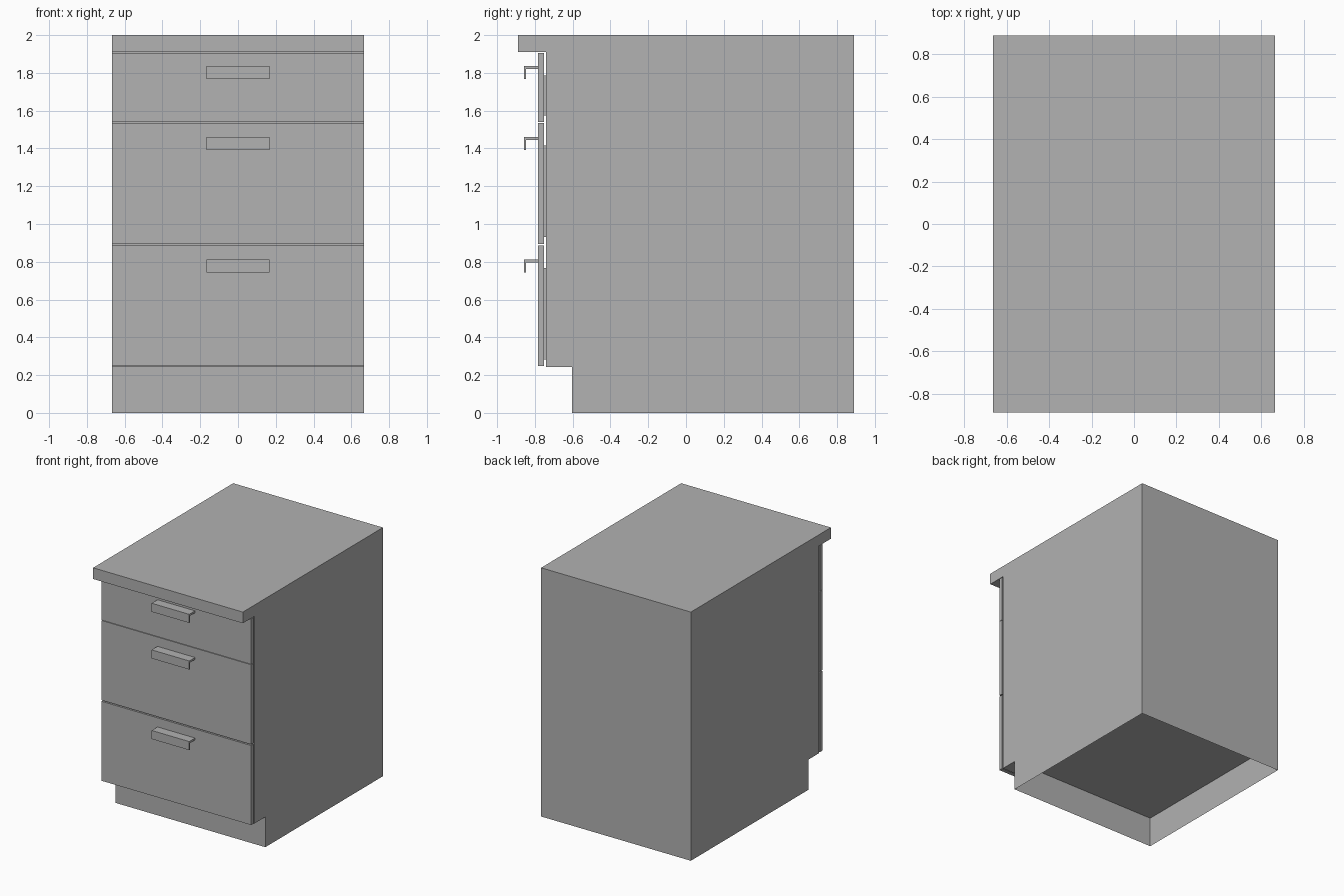
import bpy, bmesh

cube = bpy.data.objects.get("Cube")
if cube:
    bpy.data.objects.remove(cube, do_unlink=True)

grey = bpy.data.materials.new("plain grey")
grey.use_nodes = True
colour = (0.445, 0.445, 0.445, 1)
grey.diffuse_color = colour
grey.node_tree.nodes["Principled BSDF"].inputs["Base Color"].default_value = colour

HALF_W, BACK = 0.666, 0.89
PLINTH_Y, PLINTH_Z = -0.604, 0.243
CARCASS_Y, SLAB_Z = -0.742, 1.91


def finish(name, bm):
    mesh = bpy.data.meshes.new(name)
    bm.to_mesh(mesh)
    bm.free()
    mesh.materials.append(grey)
    obj = bpy.data.objects.new(name, mesh)
    bpy.context.collection.objects.link(obj)
    return obj


def extrude_profile(name, profile, half_w, open_bottom=False):
    """Sweep a side profile of (y, z) points across the width."""
    bm = bmesh.new()
    left = [bm.verts.new((half_w, y, z)) for y, z in profile]
    right = [bm.verts.new((-half_w, y, z)) for y, z in profile]
    bm.faces.new(left)
    bm.faces.new(right)
    for i in range(len(profile)):
        j = (i + 1) % len(profile)
        bm.faces.new((left[i], left[j], right[j], right[i]))
    bmesh.ops.recalc_face_normals(bm, faces=bm.faces)
    if open_bottom:
        floor = [f for f in bm.faces if all(v.co.z < 0.001 for v in f.verts)]
        bmesh.ops.delete(bm, geom=floor, context='FACES_ONLY')
    return finish(name, bm)


def box(name, half_w, y0, y1, z0, z1):
    return extrude_profile(name, [(y0, z0), (y1, z0), (y1, z1), (y0, z1)], half_w)


# Carcass with overhanging top and recessed plinth, hollow underneath
extrude_profile("cabinet_body", [
    (PLINTH_Y, 0), (BACK, 0), (BACK, 2), (-BACK, 2), (-BACK, SLAB_Z),
    (CARCASS_Y, SLAB_Z), (CARCASS_Y, PLINTH_Z), (PLINTH_Y, PLINTH_Z),
], HALF_W, open_bottom=True)

# Underside of the cabinet, seen inside the open plinth
bm = bmesh.new()
bm.faces.new([bm.verts.new((x, y, PLINTH_Z)) for x, y in (
    (-HALF_W, PLINTH_Y), (-HALF_W, BACK), (HALF_W, BACK), (HALF_W, PLINTH_Y))])
finish("cabinet_underside", bm)

# Drawers: front panel, backing plate and angled pull
FRONT, REAR = -0.784, -0.752
for level, bottom, top, pull_top in (
        ("top", 1.54, 1.906, 1.836),
        ("middle", 0.895, 1.536, 1.461),
        ("bottom", 0.247, 0.886, 0.813)):
    box(level + "_drawer_front", HALF_W, FRONT, REAR, bottom, top)
    box(level + "_drawer_backing", HALF_W - 0.05, REAR, CARCASS_Y,
        bottom + 0.035, top - 0.12)
    lip_y, lip = FRONT - 0.074, 0.011
    under = pull_top - 0.016
    extrude_profile(level + "_drawer_pull", [
        (FRONT, pull_top), (lip_y, pull_top), (lip_y, pull_top - 0.069),
        (lip_y + lip, pull_top - 0.069), (lip_y + lip, under), (FRONT, under),
    ], 0.167)
